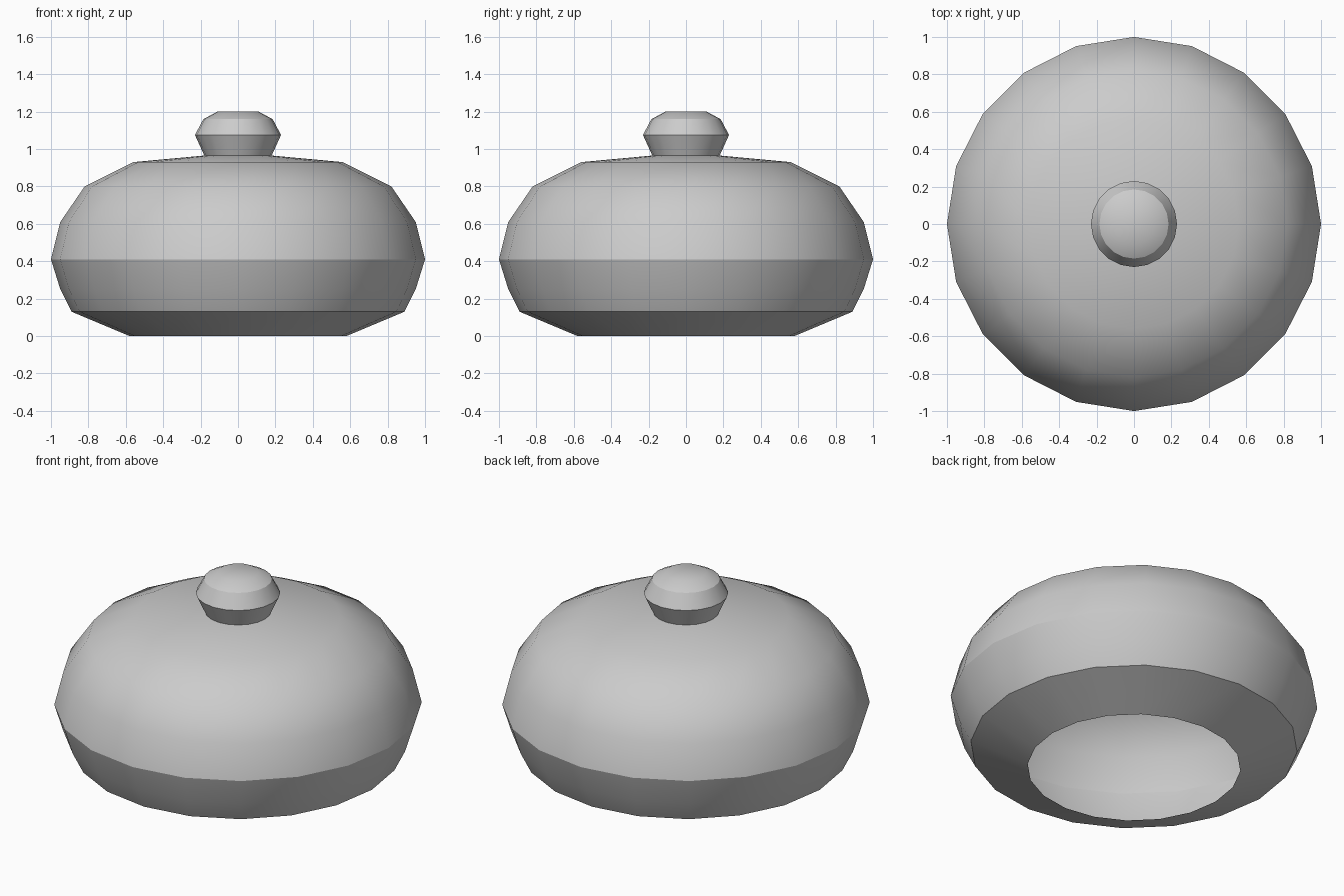
import bpy, math

cube = bpy.data.objects.get("Cube")
if cube:
    bpy.data.objects.remove(cube, do_unlink=True)

SIDES = 20

grey = bpy.data.materials.new("plain_grey")
grey.use_nodes = True
grey.diffuse_color = (0.6, 0.6, 0.6, 1)
grey.node_tree.nodes["Principled BSDF"].inputs["Base Color"].default_value = (0.6, 0.6, 0.6, 1)


def lathe(name, profile, cap_top=False):
    """Turn a radius/height profile, listed bottom to top, around the z axis."""
    verts, faces = [], []
    for r, z in profile:
        for i in range(SIDES):
            a = 2 * math.pi * i / SIDES
            verts.append((r * math.cos(a), r * math.sin(a), z))
    for k in range(len(profile) - 1):
        for i in range(SIDES):
            j = (i + 1) % SIDES
            low, high = k * SIDES, (k + 1) * SIDES
            faces.append((low + i, low + j, high + j, high + i))
    if cap_top:
        start = (len(profile) - 1) * SIDES
        faces.append(tuple(range(start, start + SIDES)))
    mesh = bpy.data.meshes.new(name)
    mesh.from_pydata(verts, [], faces)
    mesh.materials.append(grey)
    obj = bpy.data.objects.new(name, mesh)
    bpy.context.collection.objects.link(obj)
    bpy.ops.object.select_all(action='DESELECT')
    obj.select_set(True)
    bpy.context.view_layer.objects.active = obj
    bpy.ops.object.shade_smooth_by_angle(angle=math.radians(30))
    return obj


# Hollow rounded shell, open underneath
lathe("domed_shell", [(0.58, 0), (0.89, 0.13), (0.95, 0.25), (1.0, 0.41),
                      (0.95, 0.61), (0.82, 0.80), (0.56, 0.93), (0.18, 0.965)])

# Knob on the crown
lathe("top_knob", [(0.18, 0.965), (0.23, 1.075), (0.185, 1.16), (0.11, 1.2)], cap_top=True)
